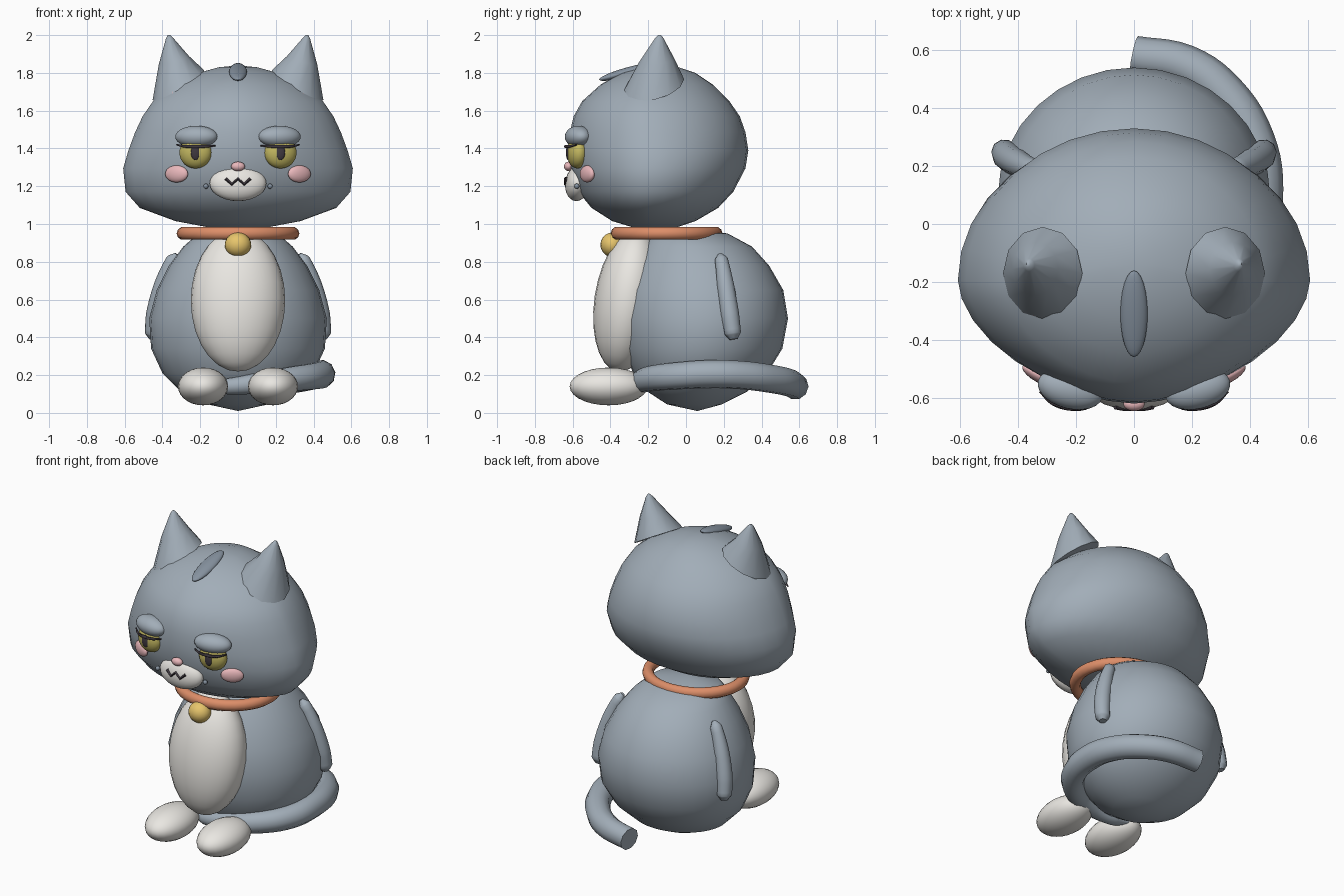
import bpy, bmesh, math
from mathutils import Vector

if "Cube" in bpy.data.objects:
    bpy.data.objects.remove(bpy.data.objects["Cube"])

COLORS = {
    "fur": (0.36, 0.42, 0.48), "white": (0.82, 0.80, 0.76), "pink": (0.82, 0.48, 0.50),
    "orange": (0.72, 0.27, 0.14), "gold": (0.80, 0.56, 0.15), "iris": (0.55, 0.48, 0.12),
    "dark": (0.05, 0.04, 0.05), "dark_fur": (0.24, 0.29, 0.35),
}
MATS = {}
for key, rgb in COLORS.items():
    MATS[key] = bpy.data.materials.new(key)
    MATS[key].diffuse_color = (*rgb, 1)


def finish(ob, name, mat, angle=60):
    ob.name = name
    ob.data.materials.clear()
    ob.data.materials.append(MATS[mat])
    bpy.ops.object.select_all(action='DESELECT')
    ob.select_set(True)
    bpy.context.view_layer.objects.active = ob
    bpy.ops.object.shade_smooth_by_angle(angle=math.radians(angle))
    return ob


def ellipsoid(name, mat, loc, radii, rot=(0, 0, 0), seg=24, rings=14):
    bpy.ops.mesh.primitive_uv_sphere_add(segments=seg, ring_count=rings, radius=1,
                                         location=loc, rotation=rot)
    ob = bpy.context.object
    ob.scale = radii
    return finish(ob, name, mat)


def skin_rings(name, mat, rings, angle=60):
    """Bridge equal-length rings of points and cap both ends."""
    bm = bmesh.new()
    loops = [[bm.verts.new(p) for p in ring] for ring in rings]
    n = len(loops[0])
    for a, b in zip(loops, loops[1:]):
        for i in range(n):
            j = (i + 1) % n
            bm.faces.new((a[i], a[j], b[j], b[i]))
    bm.faces.new(loops[0][::-1])
    bm.faces.new(loops[-1])
    bmesh.ops.remove_doubles(bm, verts=bm.verts, dist=0.0005)
    bmesh.ops.recalc_face_normals(bm, faces=bm.faces)
    me = bpy.data.meshes.new(name)
    bm.to_mesh(me)
    bm.free()
    ob = bpy.data.objects.new(name, me)
    bpy.context.collection.objects.link(ob)
    return finish(ob, name, mat, angle)


def egg_loft(name, mat, profile, mid=0.45, front_pow=2.0, n=32):
    """Profile rows: z, half width, front y, back y."""
    rings = []
    for z, w, yf, yb in profile:
        yc = yf + mid * (yb - yf)
        ring = []
        for i in range(n):
            a = 2 * math.pi * i / n
            c, s = math.cos(a), math.sin(a)
            e = 2 / (front_pow if s < 0 else 2.0)
            x = w * math.copysign(abs(c) ** e, c)
            y = yc + (yb - yc if s > 0 else yc - yf) * math.copysign(abs(s) ** e, s)
            ring.append((x, y, z))
        rings.append(ring)
    return skin_rings(name, mat, rings)


def tube(name, mat, pts, radii, smooth=True, res=3):
    cu = bpy.data.curves.new(name, 'CURVE')
    cu.dimensions = '3D'
    cu.bevel_depth = 1
    cu.bevel_resolution = res
    cu.resolution_u = 5
    cu.use_fill_caps = True
    sp = cu.splines.new('BEZIER')
    sp.bezier_points.add(len(pts) - 1)
    for bp, p, r in zip(sp.bezier_points, pts, radii):
        bp.co, bp.radius = p, r
        bp.handle_left_type = bp.handle_right_type = 'AUTO' if smooth else 'VECTOR'
    ob = bpy.data.objects.new(name, cu)
    bpy.context.collection.objects.link(ob)
    bpy.ops.object.select_all(action='DESELECT')
    ob.select_set(True)
    bpy.context.view_layer.objects.active = ob
    bpy.ops.object.convert(target='MESH')
    return finish(bpy.context.object, name, mat)


def cone(name, mat, base, tip, rx, ry, slope_x, slope_y, n=12):
    """Slightly bulged cone whose base follows the sloping head."""
    base, tip = Vector(base), Vector(tip)
    rings = []
    for t, k in ((0, 1), (0.5, 0.58), (0.94, 0.14), (1, 0.05)):
        c = base.lerp(tip, t)
        ring = []
        for i in range(n):
            a = 2 * math.pi * i / n
            dx, dy = rx * k * math.cos(a), ry * k * math.sin(a)
            ring.append(c + Vector((dx, dy, (slope_x * dx + slope_y * dy) * (1 - t))))
        rings.append(ring)
    return skin_rings(name, mat, rings)


# Head: wide at the cheeks, round from the side
egg_loft("head", "fur", [
    (0.975, 0.0, -0.17, -0.17), (0.985, 0.17, -0.29, -0.04), (1.015, 0.33, -0.39, 0.05),
    (1.085, 0.52, -0.50, 0.17), (1.17, 0.595, -0.57, 0.25), (1.295, 0.608, -0.61, 0.315),
    (1.39, 0.58, -0.62, 0.33), (1.485, 0.545, -0.615, 0.315), (1.57, 0.505, -0.595, 0.285),
    (1.65, 0.45, -0.55, 0.23), (1.74, 0.34, -0.45, 0.14), (1.80, 0.21, -0.34, 0.05),
    (1.83, 0.10, -0.23, -0.04), (1.84, 0.0, -0.14, -0.14)], front_pow=1.75)

# Body
egg_loft("body", "fur", [
    (0.01, 0.0, 0.06, 0.06), (0.045, 0.16, -0.10, 0.19), (0.11, 0.30, -0.20, 0.32),
    (0.21, 0.40, -0.28, 0.43), (0.34, 0.46, -0.33, 0.51), (0.50, 0.47, -0.35, 0.54),
    (0.65, 0.43, -0.33, 0.515), (0.78, 0.365, -0.28, 0.44), (0.88, 0.29, -0.23, 0.35),
    (0.95, 0.21, -0.18, 0.22), (0.98, 0.0, 0.0, 0.0)], mid=0.5)

# Chest patch, collar and bell
ellipsoid("chest_patch", "white", (0, -0.305, 0.595), (0.25, 0.18, 0.38), (-0.15, 0, 0))
bpy.ops.mesh.primitive_torus_add(major_radius=0.29, minor_radius=0.035, major_segments=36,
                                 minor_segments=10, location=(0, -0.103, 0.95))
bpy.context.object.scale = (1, 0.91, 1)
finish(bpy.context.object, "collar", "orange")
ellipsoid("collar_bell", "gold", (0, -0.39, 0.89), (0.07, 0.063, 0.065), seg=20, rings=12)

# Tail wrapping round the right side to the front
tube("tail", "fur",
     [(0, 0.58, 0.14), (0.18, 0.545, 0.16), (0.31, 0.45, 0.18), (0.41, 0.29, 0.20),
      (0.44, 0.12, 0.205), (0.41, -0.05, 0.195), (0.29, -0.19, 0.18), (0.13, -0.25, 0.16),
      (-0.05, -0.25, 0.14), (-0.15, -0.23, 0.14)],
     [0.07, 0.073, 0.075, 0.076, 0.076, 0.073, 0.068, 0.06, 0.045, 0.015])

# Muzzle, nose, mouth and crown mark
ellipsoid("muzzle", "white", (0, -0.575, 1.215), (0.15, 0.065, 0.094), (-0.12, 0, 0))
ellipsoid("nose", "pink", (0, -0.622, 1.305), (0.037, 0.024, 0.025), seg=16, rings=10)
tube("mouth", "dark", [(-0.065, -0.631, 1.24), (-0.032, -0.637, 1.21), (0, -0.637, 1.24),
                       (0.032, -0.637, 1.21), (0.065, -0.631, 1.24)],
     [0.009] * 5, smooth=False, res=1)
ellipsoid("crown_mark", "dark_fur", (0, -0.31, 1.805), (0.047, 0.155, 0.024), (0.27, 0, 0))

# Paired parts
for s, side in ((-1, "left"), (1, "right")):
    cone("ear_" + side, "fur", (s * 0.315, -0.17, 1.735), (s * 0.365, -0.14, 2.0),
         0.137, 0.16, -s * 0.57, 0.2)
    cone("inner_ear_" + side, "pink", (s * 0.315, -0.235, 1.715), (s * 0.352, -0.185, 1.93),
         0.066, 0.097, -s * 0.3, 0.2)
    ellipsoid("eye_" + side, "iris", (s * 0.225, -0.575, 1.378), (0.087, 0.055, 0.084),
              (0, 0, s * 0.2))
    ellipsoid("pupil_" + side, "dark", (s * 0.225, -0.624, 1.378), (0.025, 0.012, 0.04),
              seg=12, rings=8)
    tube("lash_" + side, "dark",
         [(s * 0.12, -0.612, 1.415), (s * 0.17, -0.634, 1.411), (s * 0.225, -0.635, 1.41),
          (s * 0.28, -0.618, 1.411), (s * 0.325, -0.578, 1.42)],
         [0.004, 0.008, 0.009, 0.008, 0.004], res=1)
    ellipsoid("eyelid_" + side, "fur", (s * 0.22, -0.57, 1.462), (0.115, 0.068, 0.058),
              (0, 0, s * 0.25))
    ellipsoid("blush_" + side, "pink", (s * 0.325, -0.523, 1.265), (0.068, 0.025, 0.045),
              (0, 0, s * 0.5), seg=20, rings=12)
    ellipsoid("whisker_dot_" + side, "dark_fur", (s * 0.17, -0.578, 1.2), (0.014,) * 3,
              seg=10, rings=6)
    tube("arm_" + side, "fur",
         [(s * 0.325, 0.18, 0.84), (s * 0.345, 0.187, 0.81), (s * 0.40, 0.21, 0.67),
          (s * 0.437, 0.233, 0.52), (s * 0.448, 0.248, 0.42), (s * 0.45, 0.252, 0.39)],
         [0.012, 0.036, 0.047, 0.05, 0.045, 0.022])
    ellipsoid("foot_" + side, "white", (s * 0.185, -0.41, 0.14), (0.133, 0.206, 0.1))

for m in bpy.data.materials:
    if m.users and not m.is_grease_pencil:
        m.use_nodes = True
        m.node_tree.nodes["Principled BSDF"].inputs["Base Color"].default_value = m.diffuse_color
